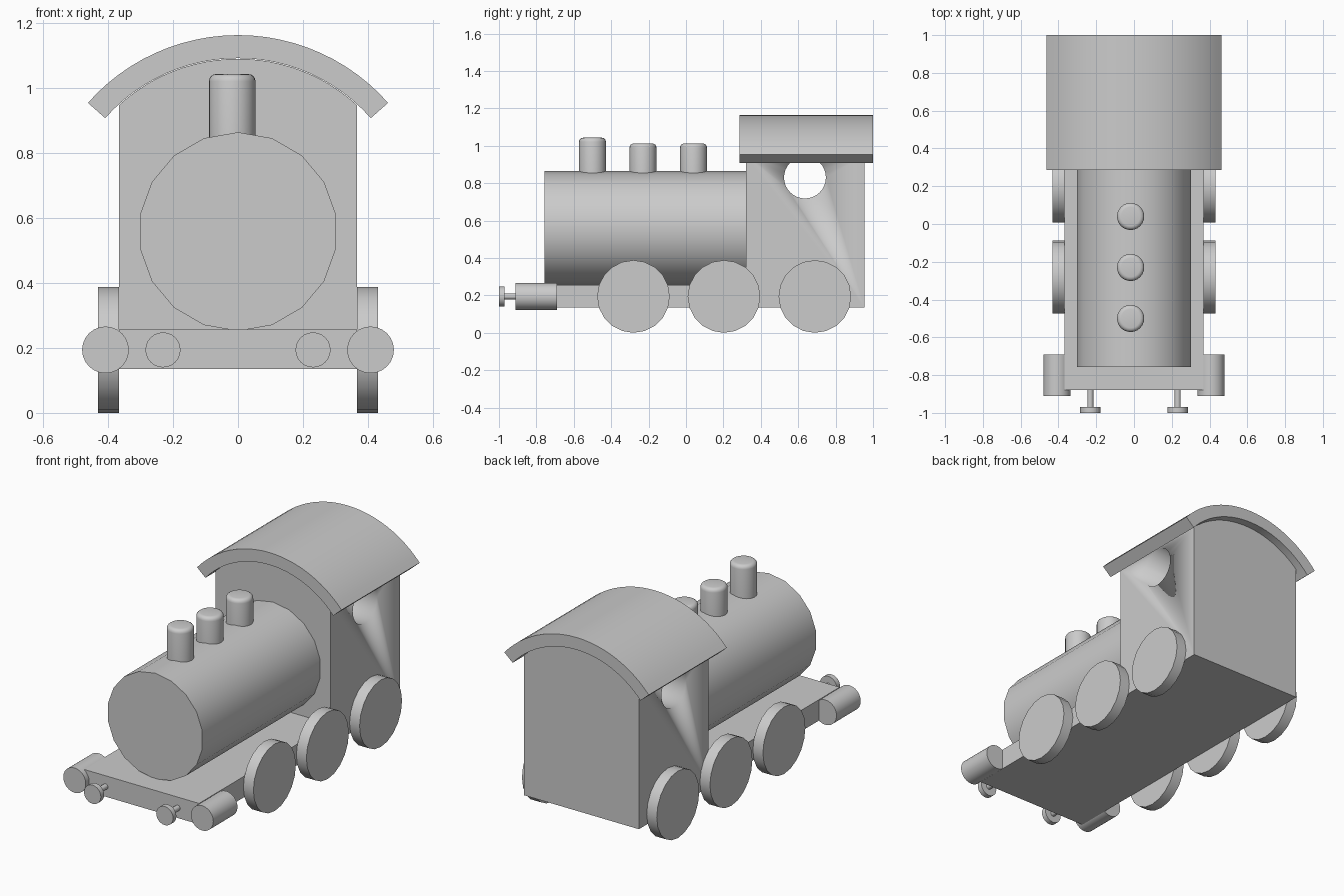
import bpy, bmesh
from math import sin, cos, pi, radians
from mathutils import Matrix, Vector

if "Cube" in bpy.data.objects:
    bpy.data.objects.remove(bpy.data.objects["Cube"])


def finish(name, bm):
    bmesh.ops.recalc_face_normals(bm, faces=bm.faces[:])
    mesh = bpy.data.meshes.new(name)
    bm.to_mesh(mesh)
    bm.free()
    ob = bpy.data.objects.new(name, mesh)
    bpy.context.collection.objects.link(ob)
    bpy.ops.object.select_all(action='DESELECT')
    ob.select_set(True)
    bpy.context.view_layer.objects.active = ob
    bpy.ops.object.shade_smooth_by_angle(angle=radians(40))
    return ob


def cylinder(name, start, end, r, sides=24, turn=0.0, round_end=0.0):
    """Cylinder between two points; optionally rounds the rim at the end point."""
    a, b = Vector(start), Vector(end)
    bm = bmesh.new()
    bmesh.ops.create_cone(bm, cap_ends=True, segments=sides, radius1=r, radius2=r,
                          depth=(b - a).length, matrix=Matrix.Rotation(turn, 4, 'Z'))
    if round_end:
        rim = [e for e in bm.edges if all(v.co.z > 0 for v in e.verts)]
        bmesh.ops.bevel(bm, geom=rim, offset=round_end, segments=4,
                        profile=0.5, affect='EDGES')
    rot = (b - a).to_track_quat('Z', 'Y').to_matrix().to_4x4()
    bm.transform(Matrix.Translation((a + b) / 2) @ rot)
    return finish(name, bm)


def prism(name, profile, y0, y1):
    """Extrudes an x-z profile along y."""
    bm = bmesh.new()
    face = bm.faces.new([bm.verts.new((x, y0, z)) for x, z in profile])
    out = bmesh.ops.extrude_face_region(bm, geom=[face])
    bmesh.ops.translate(bm, vec=(0, y1 - y0, 0),
                        verts=[g for g in out['geom'] if isinstance(g, bmesh.types.BMVert)])
    return finish(name, bm)


def arc(r, half_angle, n=24, cz=0.547):
    """Arc points from right to left around the roof centre."""
    angles = [half_angle * (1 - 2 * i / n) for i in range(n + 1)]
    return [(r * sin(t), cz + r * cos(t)) for t in angles]


W = 0.367       # half width of the body
AXLE = 0.194    # height of wheels and buffers

# Chassis
prism("chassis", [(-W, 0.135), (W, 0.135), (W, 0.256), (-W, 0.256)], -0.88, 0.32)

# Cab with arched top and a round window right through
cab = prism("cab", [(-W, 0.135), (W, 0.135)] + arc(0.543, radians(42.52)), 0.32, 0.954)
cutter = cylinder("window_cutter", (-0.6, 0.636, 0.83), (0.6, 0.636, 0.83), 0.112, 32)
cutter.hide_render = True
mod = cab.modifiers.new("window", 'BOOLEAN')
mod.operation = 'DIFFERENCE'
mod.solver = 'EXACT'
mod.object = cutter
bpy.context.view_layer.objects.active = cab
bpy.ops.object.modifier_apply(modifier=mod.name)
bpy.data.objects.remove(cutter)

# Curved roof
end = radians(48.6)
prism("roof", arc(0.616, end) + arc(0.545, end)[::-1], 0.286, 1.0)

# Boiler, 18 sides with a flat on top
cylinder("boiler", (0, -0.757, 0.558), (0, 0.32, 0.558), 0.306, 18)

# Chimney and two domes
for name, y, top in (("chimney", -0.5, 1.043), ("front_dome", -0.23, 1.012),
                     ("rear_dome", 0.04, 1.012)):
    cylinder(name, (-0.018, y, 0.8), (-0.018, y, top), 0.072, 24, round_end=0.022)

for side, s in (("left", -1), ("right", 1)):
    # Wheels
    for i, y in enumerate((-0.281, 0.203, 0.689)):
        cylinder(f"{side}_wheel_{i + 1}", (s * W, y, AXLE), (s * 0.431, y, AXLE),
                 AXLE, 20)
    # Steam cylinders at the front corners
    cylinder(f"{side}_steam_cylinder", (s * 0.408, -0.69, AXLE),
             (s * 0.408, -0.911, AXLE), 0.072)
    # Buffers
    cylinder(f"{side}_buffer_stem", (s * 0.231, -0.87, AXLE),
             (s * 0.231, -0.975, AXLE), 0.016, 16)
    cylinder(f"{side}_buffer_disc", (s * 0.231, -0.97, AXLE),
             (s * 0.231, -1.0, AXLE), 0.054)
